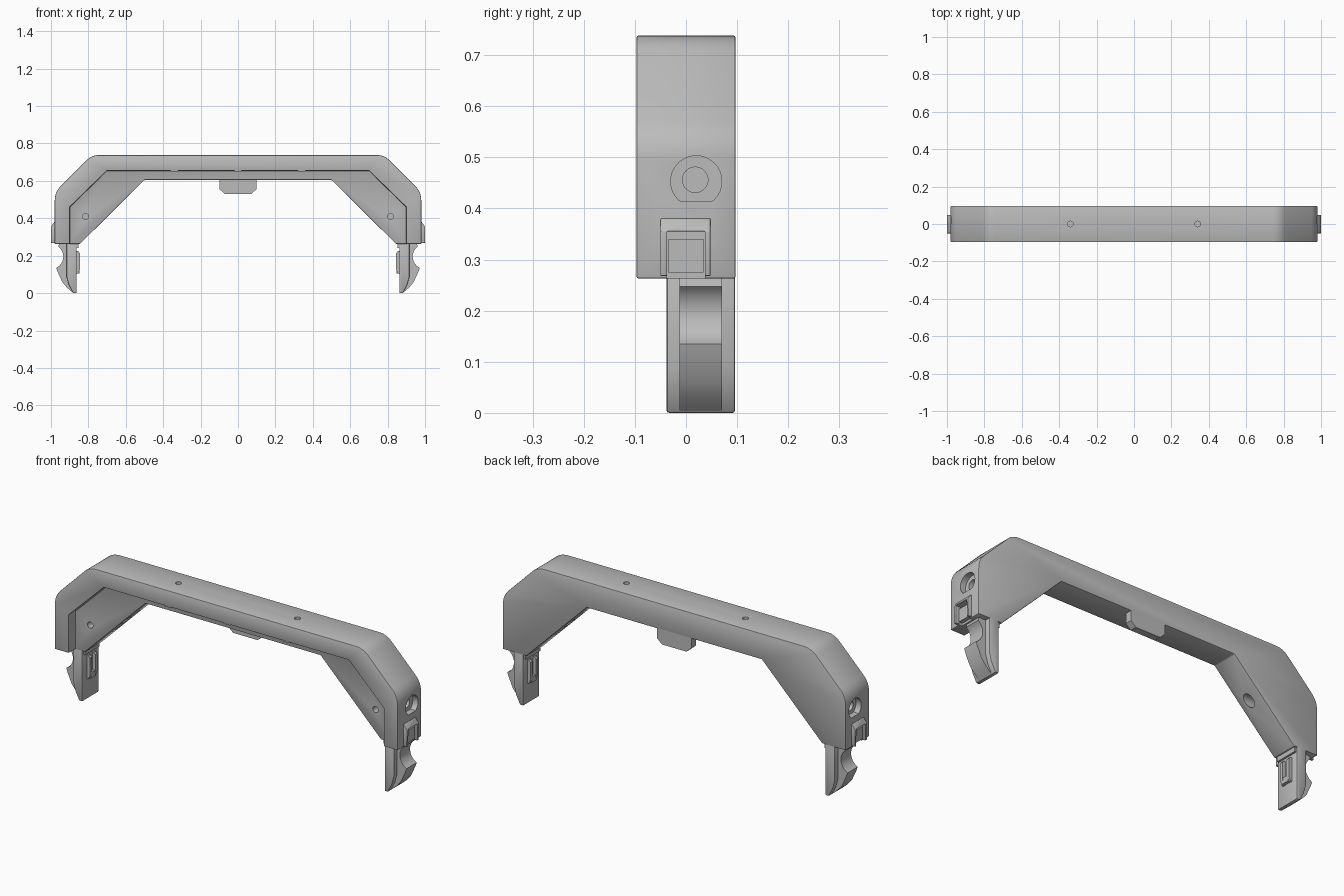
import bpy, bmesh, math
from mathutils import Vector

old = bpy.data.objects.get("Cube")
if old:
    bpy.data.objects.remove(old)

grey = bpy.data.materials.new("mid grey plastic")
grey.use_nodes = True
COLOR = (0.5, 0.5, 0.5, 1)
grey.diffuse_color = COLOR
grey.node_tree.nodes["Principled BSDF"].inputs["Base Color"].default_value = COLOR


def prism(name, pts, axis, a, b):
    """Extrude a 2D outline from a to b; outline is (x,z) for Y, (y,z) for X, (x,y) for Z."""
    place = {"Y": lambda p, t: (p[0], t, p[1]),
             "X": lambda p, t: (t, p[0], p[1]),
             "Z": lambda p, t: (p[0], p[1], t)}[axis]
    bm = bmesh.new()
    face = bm.faces.new([bm.verts.new(place(p, a)) for p in pts])
    ext = bmesh.ops.extrude_face_region(bm, geom=[face])
    shift = Vector(place((0, 0), b - a))
    bmesh.ops.translate(bm, vec=shift, verts=[v for v in ext["geom"] if isinstance(v, bmesh.types.BMVert)])
    bmesh.ops.recalc_face_normals(bm, faces=bm.faces)
    mesh = bpy.data.meshes.new(name)
    bm.to_mesh(mesh)
    bm.free()
    mesh.materials.append(grey)
    obj = bpy.data.objects.new(name, mesh)
    bpy.context.collection.objects.link(obj)
    return obj


def rect(u0, u1, v0, v1):
    return [(u0, v0), (u1, v0), (u1, v1), (u0, v1)]


def arc(cx, cz, r, start, end, n):
    step = (end - start) / n
    return [(cx + r * math.cos(math.radians(start + i * step)),
             cz + r * math.sin(math.radians(start + i * step))) for i in range(n + 1)]


def circle(cx, cz, r):
    return arc(cx, cz, r, 0, 345, 23)


def rounded(prev, corner, nxt, d, n=6):
    """Smooth curve replacing a corner, starting d away from it."""
    c = Vector(corner)
    p = c + (Vector(prev) - c).normalized() * d
    q = c + (Vector(nxt) - c).normalized() * d
    return [tuple(p.lerp(c, i / n).lerp(c.lerp(q, i / n), i / n)) for i in range(n + 1)]


def mirrored(half):
    return half + [(-x, z) for x, z in reversed(half)]


def bake(obj):
    dg = bpy.context.evaluated_depsgraph_get()
    mesh = bpy.data.meshes.new_from_object(obj.evaluated_get(dg))
    obj.modifiers.clear()
    obj.data = mesh


def cut(obj, cutters):
    for c in cutters:
        m = obj.modifiers.new("cut", "BOOLEAN")
        m.operation = "DIFFERENCE"
        m.solver = "EXACT"
        m.object = c
        bake(obj)
        bpy.data.objects.remove(c)


def soften(obj, width=0.004):
    m = obj.modifiers.new("soft edges", "BEVEL")
    m.width = width
    m.segments = 2
    m.limit_method = "ANGLE"
    m.angle_limit = math.radians(30)
    bake(obj)


def smooth(obj):
    bpy.ops.object.select_all(action="DESELECT")
    obj.select_set(True)
    bpy.context.view_layer.objects.active = obj
    bpy.ops.object.shade_smooth_by_angle(angle=math.radians(30))


FRONT, PANEL, BACK = -0.097, -0.042, 0.097
FOOT, TOP, SIDE = 0.263, 0.738, 0.98
parts = []

# Arched body with chamfered shoulders
low, high = (SIDE, 0.54), (0.782, TOP)
half = [(0.50, 0.605), (0.845, FOOT), (SIDE, FOOT)]
half += rounded((SIDE, FOOT), low, high, 0.045)
half += rounded(low, high, (0, TOP), 0.04)
body = prism("arch_body", mirrored(half), "Y", FRONT, BACK)

# Front panel set back behind the outer rim
recess = mirrored([(0.90, 0.1), (0.90, 0.46), (0.70, 0.655)])
cut(body, [prism("recess_cutter", recess, "Y", -0.2, PANEL)])
soften(body)

# Screw holes, side sockets and latch pockets
cutters = []
for s in (-1, 1):
    socket = arc(0.02, 0.453, 0.05, -53, 233, 28)
    hole = arc(0.018, 0.456, 0.025, -70, 250, 20)
    cutters += [
        prism("socket_cutter", socket, "X", s * 0.95, s * 1.1),
        prism("bore_cutter", hole, "X", s * 0.74, s * 1.1),
        prism("inner_bore_cutter", hole, "X", s * 0.5, s * 0.72),
        prism("pocket_cutter", rect(-0.037, 0.037, 0.2, 0.355), "X", s * 0.965, s * 1.1),
        prism("top_hole_cutter", circle(s * 0.34, 0, 0.015), "Z", 0.70, 0.8),
        prism("front_hole_cutter", circle(s * 0.815, 0.41, 0.016), "Y", -0.2, 0.0)]
cut(body, cutters)
parts.append(body)

# Centre tab hanging from the back edge
tab = mirrored([(0.07, 0.53), (0.098, 0.555), (0.098, 0.62)])
parts.append(prism("centre_tab", tab, "Y", 0.06, BACK - 0.0005))

# Small spacers under the rim
for x in (-0.34, 0, 0.34):
    parts.append(prism("rim_spacer", rect(x - 0.02, x + 0.02, 0.649, 0.658), "Y", FRONT + 0.006, PANEL + 0.01))

for s in (-1, 1):
    side = "left" if s > 0 else "right"

    def sided(pts):
        return [(s * x, z) for x, z in pts]

    # Flat clip plate below each end of the arch
    plate = [(0.863, 0.0), (0.882, 0.0), (0.905, 0.045), (0.917, 0.09), (0.917, 0.29), (0.863, 0.29)]
    clip = prism(side + "_clip_plate", sided(plate), "Y", -0.038, BACK - 0.001)
    soften(clip, 0.005)
    parts.append(clip)

    # Concave hook on the outer face of the clip
    hook = [(0.89, 0.275), (0.955, 0.275)] + arc(1.0, 0.195, 0.066, 127, 245, 14)
    hook += [(0.965, 0.115), (0.94, 0.06), (0.915, 0.03), (0.885, 0.004), (0.875, 0.03)]
    parts.append(prism(side + "_clip_hook", sided(hook), "Y", -0.013, 0.07))

    # Latch nub and its collar on the inner face
    nub = [(0.87, 0.10), (0.855, 0.105), (0.846, 0.125), (0.846, 0.215), (0.855, 0.225), (0.87, 0.225)]
    for y0, y1 in ((0.0, 0.016), (0.044, 0.06)):
        parts.append(prism(side + "_latch_rib", sided(nub), "Y", y0, y1))
    parts.append(prism(side + "_latch_base", rect(0.01, 0.05, 0.105, 0.135), "X", s * 0.848, s * 0.87))
    parts.append(prism(side + "_clip_collar", sided(rect(0.853, 0.87, 0.24, 0.28)), "Y", -0.03, 0.09))

    # Hood around the side pocket, open at the bottom
    hood = [(0.97, 0.268), (0.999, 0.268), (1.0, 0.355), (0.982, 0.38), (0.97, 0.38)]
    guard = prism(side + "_pocket_hood", sided(hood), "Y", -0.05, 0.048)
    cut(guard, [prism("hood_cutter", rect(-0.037, 0.037, 0.2, 0.355), "X", s * 0.9, s * 1.1)])
    soften(guard, 0.002)
    parts.append(guard)
    tongue = rect(-0.034, 0.034, 0.275, 0.34)
    parts.append(prism(side + "_pocket_tongue", tongue, "X", s * 0.96, s * 0.985))

for obj in parts:
    smooth(obj)
